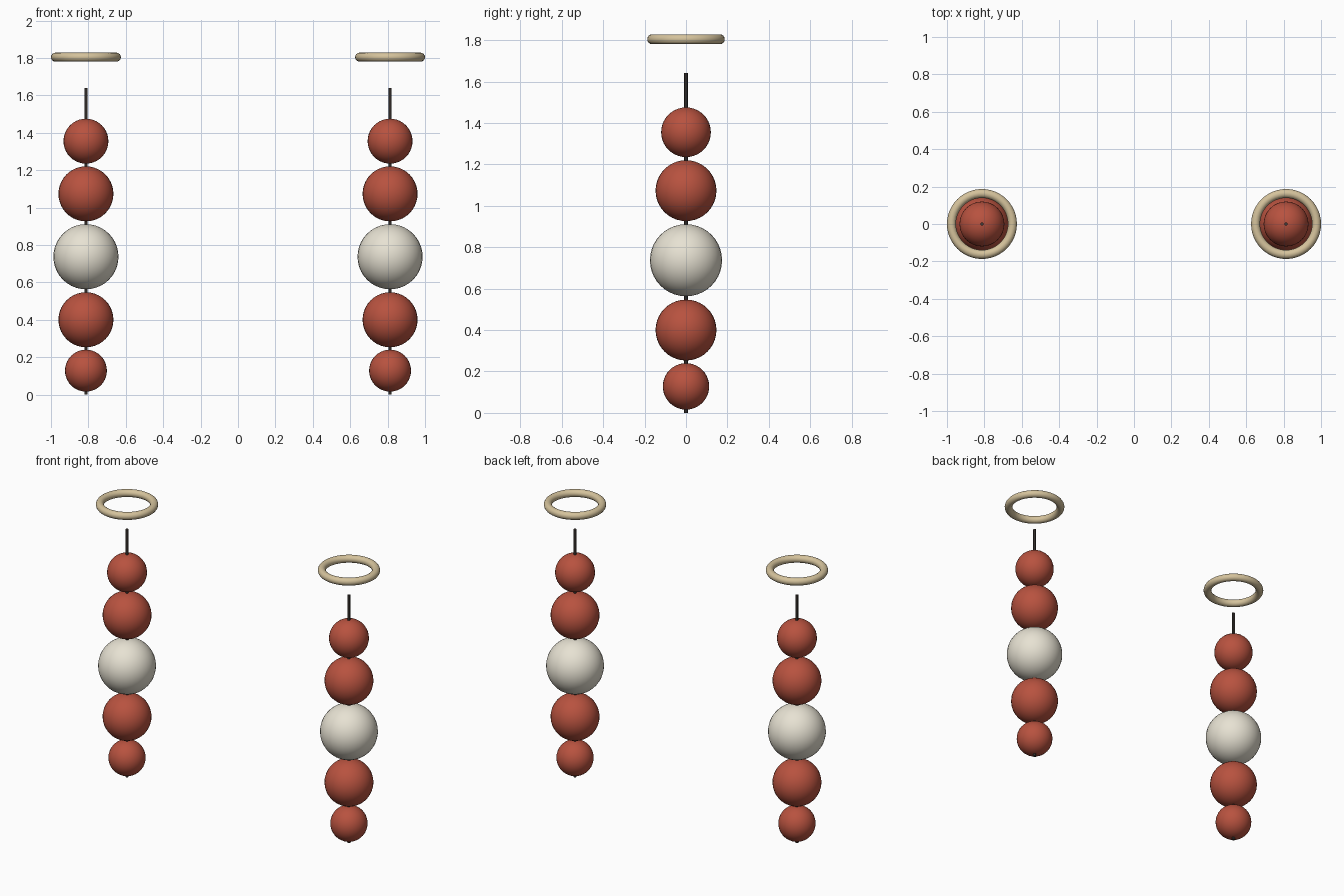
import bpy

if "Cube" in bpy.data.objects:
    bpy.data.objects.remove(bpy.data.objects["Cube"])


def material(name, rgb):
    m = bpy.data.materials.new(name)
    m.diffuse_color = (*rgb, 1)
    m.use_nodes = True
    m.node_tree.nodes["Principled BSDF"].inputs["Base Color"].default_value = m.diffuse_color
    return m


RED = material("red_bead", (0.48, 0.085, 0.05))
WHITE = material("ivory_bead", (0.80, 0.76, 0.65))
TAN = material("tan_ring", (0.66, 0.54, 0.33))
DARK = material("dark_cord", (0.05, 0.04, 0.035))

# Beads from bottom to top: name, centre height, radius, material
BEADS = [
    ("bottom_bead", 0.128, 0.112, RED),
    ("lower_bead", 0.40, 0.147, RED),
    ("middle_bead", 0.737, 0.174, WHITE),
    ("upper_bead", 1.073, 0.147, RED),
    ("top_bead", 1.355, 0.12, RED),
]


def finish(name, mat):
    ob = bpy.context.object
    ob.name = name
    ob.data.materials.append(mat)
    bpy.ops.object.shade_smooth_by_angle()


def strand(side, x):
    # Cord running through the beads
    bpy.ops.mesh.primitive_cylinder_add(vertices=12, radius=0.009, depth=1.64,
                                        location=(x, 0, 0.82))
    finish(side + "_cord", DARK)
    # Threaded beads
    for name, z, r, mat in BEADS:
        bpy.ops.mesh.primitive_uv_sphere_add(segments=32, ring_count=20, radius=r,
                                             location=(x, 0, z))
        finish(f"{side}_{name}", mat)
    # Hanging ring above the cord
    bpy.ops.mesh.primitive_torus_add(major_segments=48, minor_segments=16,
                                     major_radius=0.163, minor_radius=0.024,
                                     location=(x, 0, 1.804))
    finish(side + "_ring", TAN)


for side, x in (("left", -0.813), ("right", 0.813)):
    strand(side, x)
